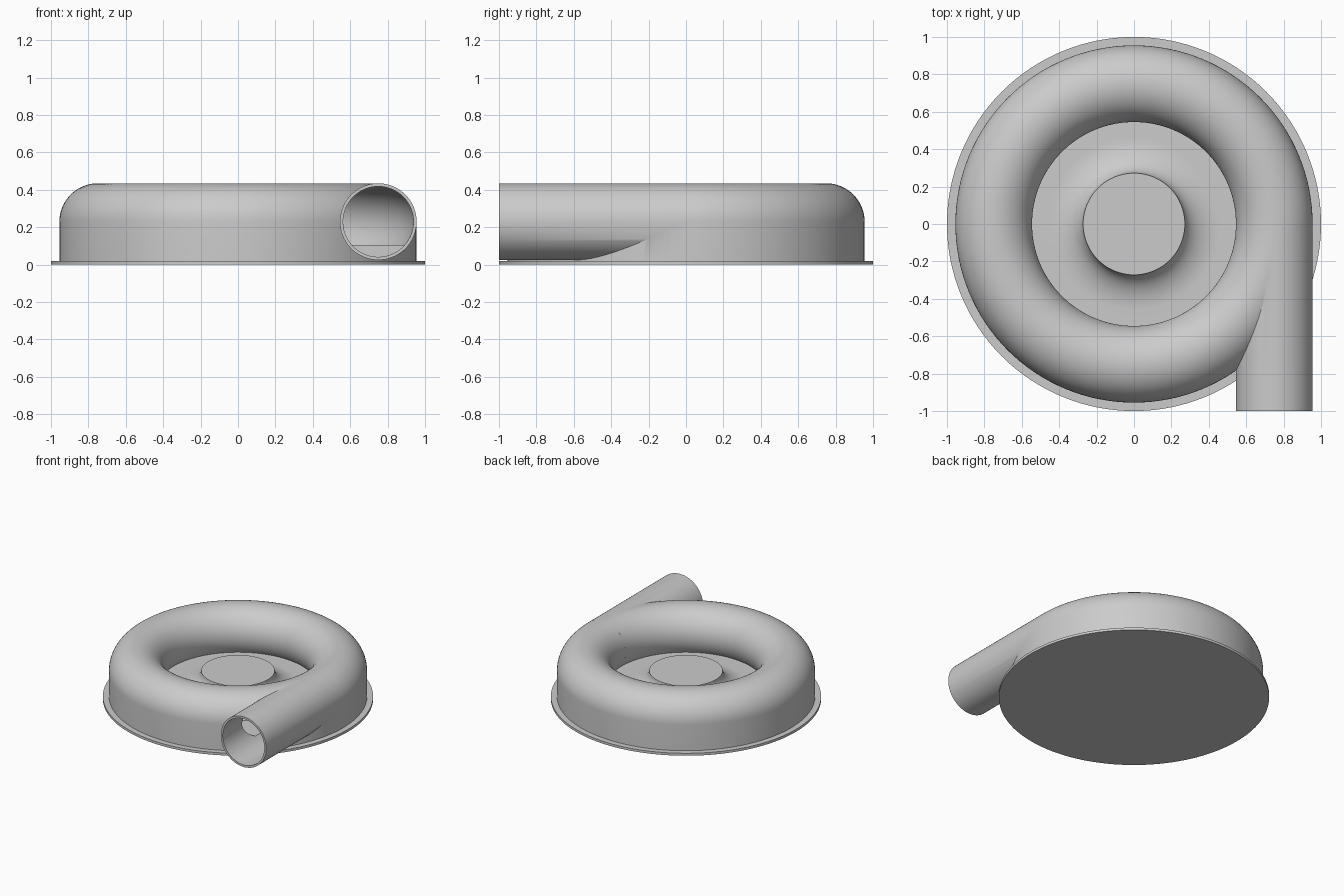
import bpy, bmesh
from math import sin, cos, asin, pi, radians
from mathutils import Matrix, Vector

cube = bpy.data.objects.get("Cube")
if cube:
    bpy.data.objects.remove(cube, do_unlink=True)

grey = bpy.data.materials.new("light grey metal")
grey.use_nodes = True
colour = (0.6, 0.6, 0.6, 1)
grey.diffuse_color = colour
grey.node_tree.nodes["Principled BSDF"].inputs["Base Color"].default_value = colour

SEGMENTS = 128
RING, MID = 0.75, 0.23        # centre line of the spiral duct
OUTER, BORE = 0.205, 0.188    # duct radii
FLOOR = 0.105                 # floor inside the housing
HUB = 0.272


def finish(name, bm):
    bmesh.ops.recalc_face_normals(bm, faces=bm.faces)
    mesh = bpy.data.meshes.new(name)
    bm.to_mesh(mesh)
    bm.free()
    mesh.materials.append(grey)
    obj = bpy.data.objects.new(name, mesh)
    bpy.context.collection.objects.link(obj)
    return obj


def lathe(name, profile):
    """Revolve a closed (radius, height) outline around z."""
    bm = bmesh.new()
    verts = [bm.verts.new((r, 0, z)) for r, z in profile]
    edges = [bm.edges.new((a, b)) for a, b in zip(verts, verts[1:] + verts[:1])]
    bmesh.ops.spin(bm, geom=verts + edges, cent=(0, 0, 0), axis=(0, 0, 1),
                   angle=2 * pi, steps=SEGMENTS, use_merge=True)
    bmesh.ops.remove_doubles(bm, verts=bm.verts, dist=1e-5)
    bmesh.ops.dissolve_degenerate(bm, edges=bm.edges, dist=1e-5)
    return finish(name, bm)


def rod(name, radius, y0, y1):
    """Cylinder along y, on the outlet's axis."""
    bm = bmesh.new()
    place = Matrix.Translation(Vector((RING, (y0 + y1) / 2, MID))) @ Matrix.Rotation(pi / 2, 4, "X")
    bmesh.ops.create_cone(bm, cap_ends=True, segments=96, radius1=radius,
                          radius2=radius, depth=y1 - y0, matrix=place)
    return finish(name, bm)


def arc(radius, start, end, steps):
    angles = [start + (end - start) * i / steps for i in range(steps + 1)]
    return [(RING + radius * cos(a), MID + radius * sin(a)) for a in angles]


def combine(target, tool, operation):
    mod = target.modifiers.new("cut", "BOOLEAN")
    mod.object, mod.operation, mod.solver = tool, operation, "EXACT"
    bpy.context.view_layer.objects.active = target
    bpy.ops.object.modifier_apply(modifier=mod.name)
    bpy.data.objects.remove(tool, do_unlink=True)


def smooth(obj):
    bpy.ops.object.select_all(action="DESELECT")
    obj.select_set(True)
    bpy.context.view_layer.objects.active = obj
    bpy.ops.object.shade_smooth_by_angle(angle=radians(30))


# Base plate
base = lathe("base_plate", [(0, 0), (1, 0), (1, 0.02), (0, 0.02)])

# Housing: flared hub, floor, rounded ring and straight outer wall
flare_width = 0.19
flare = [(HUB + flare_width * (1 - cos(t)), MID - (MID - FLOOR) * sin(t))
         for t in [pi / 2 * i / 14 for i in range(15)]]
dip = asin((MID - FLOOR) / OUTER)
housing = lathe("spiral_housing", [(0, MID)] + flare + arc(OUTER, pi + dip, 0, 44)
                + [(RING + OUTER, 0.01), (0, 0.01)])

# Outlet pipe, then the hollow duct and bore
combine(housing, rod("outlet_pipe", OUTER, -1, 0), "UNION")
dip = asin((MID - FLOOR) / BORE)
combine(housing, lathe("duct_cutter", arc(BORE, pi + dip, -dip, 40)), "DIFFERENCE")
combine(housing, rod("bore_cutter", BORE, -1.1, 0), "DIFFERENCE")

for part in (base, housing):
    smooth(part)
